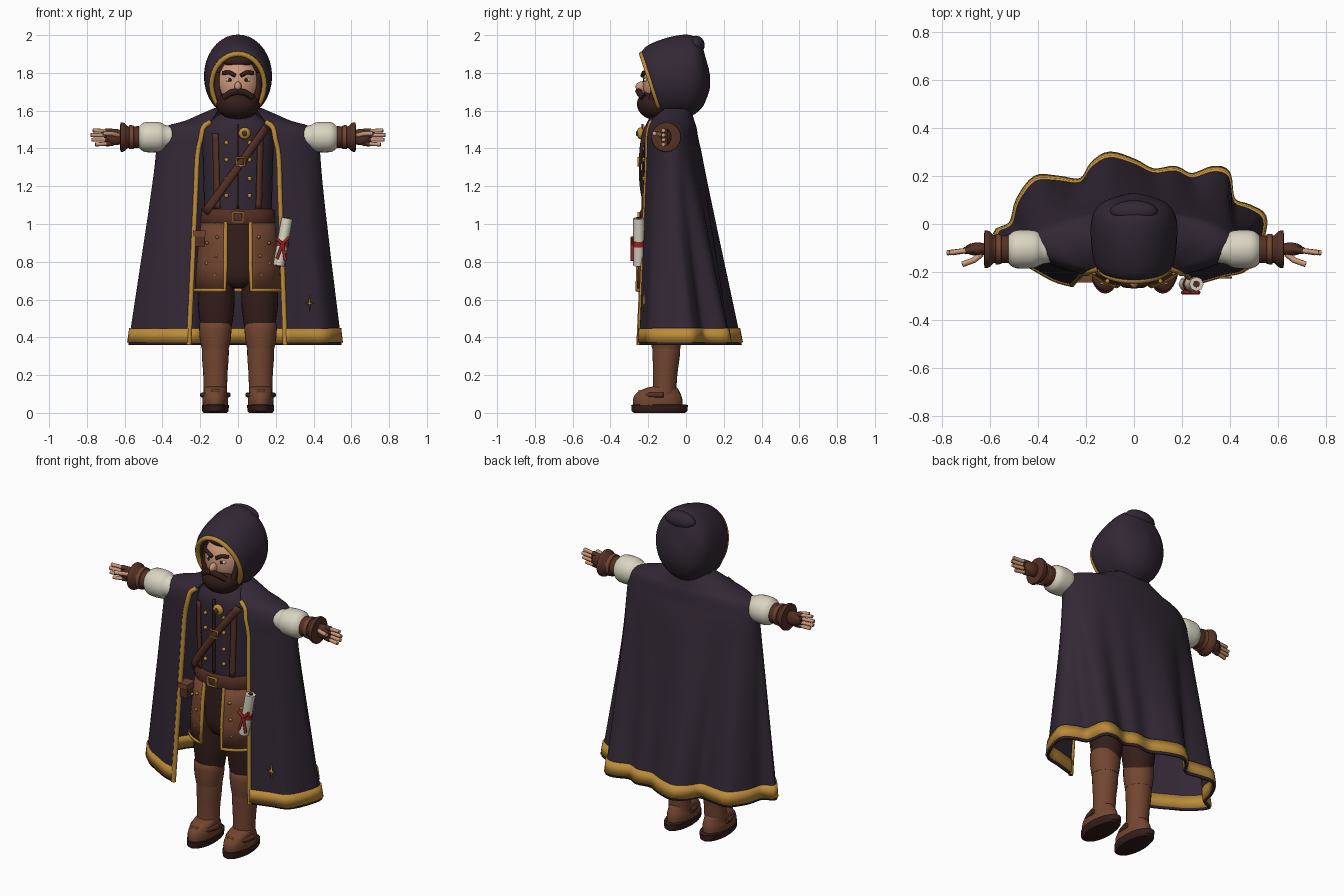
import bpy, bmesh
from math import sin, cos, pi, radians, sqrt
from mathutils import Vector as V

if "Cube" in bpy.data.objects:
    bpy.data.objects.remove(bpy.data.objects["Cube"])


def material(name, rgb):
    m = bpy.data.materials.new(name)
    m.use_nodes = True
    m.diffuse_color = (*rgb, 1)
    m.node_tree.nodes["Principled BSDF"].inputs["Base Color"].default_value = (*rgb, 1)
    return m


CLOTH = material("dark purple cloth", (.033, .021, .036))
GOLD = material("gold", (.5, .26, .04))
LEATHER = material("brown leather", (.17, .06, .03))
BELT = material("belt leather", (.09, .03, .018))
DARK = material("dark brown", (.035, .013, .011))
SKIN = material("skin", (.62, .32, .2))
CREAM = material("cream", (.7, .66, .54))
RED = material("red ribbon", (.35, .02, .02))
made = []


def finish(name, bm, mat, thick=0):
    bmesh.ops.recalc_face_normals(bm, faces=bm.faces)
    me = bpy.data.meshes.new(name)
    bm.to_mesh(me)
    bm.free()
    me.materials.append(mat)
    ob = bpy.data.objects.new(name, me)
    bpy.context.collection.objects.link(ob)
    if thick:
        mod = ob.modifiers.new("thickness", 'SOLIDIFY')
        mod.thickness, mod.offset = thick, 0
    made.append(ob)
    return ob


def spline(p, n):
    out = []
    for i in range(len(p) - 1):
        a, b, c, d = p[max(i - 1, 0)], p[i], p[i + 1], p[min(i + 2, len(p) - 1)]
        for k in range(n):
            t = k / n
            out.append(.5 * (2 * b + (c - a) * t + (2 * a - 5 * b + 4 * c - d) * t * t
                             + (3 * b - a - 3 * c + d) * t ** 3))
    return out + [p[-1]]


def smooth_rows(rows, n):
    return [list(r) for r in zip(*[spline(list(c), n) for c in zip(*rows)])]


def surface(name, rows, mat, closed=False, caps=(), thick=0):
    bm = bmesh.new()
    vs = [[bm.verts.new(p) for p in r] for r in rows]
    m = len(vs[0])
    for r, q in zip(vs, vs[1:]):
        for j in range(m if closed else m - 1):
            k = (j + 1) % m
            bm.faces.new((r[j], r[k], q[k], q[j]))
    for c in caps:
        bm.faces.new(vs[c])
    return finish(name, bm, mat, thick)


def loft(name, rings, mat, n=3, caps=(0, -1), seg=28, thick=0):
    # each ring is a centre and two half axes
    rows = [[c + u * cos(2 * pi * k / seg) + v * sin(2 * pi * k / seg) for k in range(seg)]
            for c, u, v in rings]
    rows = smooth_rows(rows, n)
    surface(name, rows, mat, True, caps, thick)
    return rows


def upright(name, cx, table, mat, n=3):
    # table rows: z, centre y, half width, half depth
    return loft(name, [(V((cx, y, z)), V((rx, 0, 0)), V((0, ry, 0))) for z, y, rx, ry in table], mat, n)


def sideways(name, s, table, mat, n=3):
    # table rows: distance from the middle, radius
    return loft(name, [(V((s * x, -.105, 1.46)), V((0, r, 0)), V((0, 0, r))) for x, r in table], mat, n)


def ball(name, c, r, mat, seg=20):
    bm = bmesh.new()
    bmesh.ops.create_uvsphere(bm, u_segments=seg, v_segments=seg // 2 + 2, radius=1)
    for v in bm.verts:
        v.co = V([v.co[i] * r[i] + c[i] for i in range(3)])
    return finish(name, bm, mat)


def box(name, c, size, mat):
    bm = bmesh.new()
    bmesh.ops.create_cube(bm, size=1)
    for v in bm.verts:
        v.co = V([v.co[i] * size[i] + c[i] for i in range(3)])
    return finish(name, bm, mat)


def tube(name, pts, r, mat, cyclic=False):
    cu = bpy.data.curves.new(name, 'CURVE')
    cu.dimensions = '3D'
    cu.bevel_depth, cu.bevel_resolution, cu.use_fill_caps = r, 2, True
    sp = cu.splines.new('POLY')
    sp.points.add(len(pts) - 1)
    for q, p in zip(sp.points, pts):
        q.co = (*p, 1)
    sp.use_cyclic_u = cyclic
    cu.materials.append(mat)
    bpy.context.collection.objects.link(bpy.data.objects.new(name, cu))


def chest_y(x):
    return -.1 - .13 * sqrt(max(0, 1 - (x / .21) ** 2))


def strip(name, a, b, width, mat, lift):
    # flat band laid over the chest from a to b, given as x and z
    a, b = V(a), V(b)
    d = (b - a).normalized()
    side = V((-d.y, d.x)) * width / 2
    rows = []
    for i in range(15):
        p = a.lerp(b, i / 14)
        rows.append([V((q.x, chest_y(q.x) - lift, q.y)) for q in (p - side, p, p + side)])
    surface(name, rows, mat, thick=.01)


def frame(name, x, y, z, w, h, r):
    tube(name, [(x - w, y, z - h), (x + w, y, z - h), (x + w, y, z + h), (x - w, y, z + h)], r, GOLD, True)


# Cape: shoulder outlines flowing down into a wavy hem
hem = [(-.26, -.25), (-.33, -.23), (-.42, -.18), (-.5, -.13), (-.575, -.04), (-.51, 0), (-.48, .1),
       (-.41, .19), (-.32, .19), (-.22, .18), (-.17, .25), (-.1, .29), (0, .26), (.08, .22), (.17, .23),
       (.24, .2), (.33, .23), (.39, .21), (.41, .1), (.48, .07), (.54, .03), (.53, -.06), (.47, -.18),
       (.37, -.21), (.25, -.245)]


def outline(z, w, back, front, spread):
    mid, d = (back + front) / 2, (back - front) / 2
    angles = [radians(spread) * (i - 12) / 12 for i in range(25)]
    return [V((w * sin(a), mid + d * cos(a), z)) for a in angles]


rows = [outline(*r) for r in ((1.61, .12, .02, -.15, 120), (1.575, .2, .03, -.17, 142),
                              (1.54, .28, .04, -.2, 148), (1.51, .38, .05, -.21, 151),
                              (1.45, .42, .06, -.22, 152), (1.36, .43, .08, -.225, 150))]
last = rows[-1]
for t in (.2, .4, .6, .8, .91, .93, 1):
    rows.append([p.lerp(V((*h, .36)), t) for p, h in zip(last, hem)])
rows = [spline(r, 4) for r in rows]
hem_rows = [[p + V((0, 0, .012)) for p in r] for r in rows[-2:]]
hem_rows[0] = [p + V((0, 0, .005)) for p in hem_rows[0]]
surface("hem_band", hem_rows, GOLD, thick=.024)
rows = smooth_rows(rows, 3)
surface("cape", rows, CLOTH, thick=.012)
for j, label in ((0, "right"), (-1, "left")):
    tube(label + "_cape_trim", [r[j] for r in rows[6:]], .014, GOLD)
star = [V((.38 + r * sin(k * pi / 4) * (.6 if k in (2, 6) else 1), -.222, .58 + r * cos(k * pi / 4)))
        for k, r in enumerate([.045, .007] * 4)]
bm = bmesh.new()
bm.faces.new([bm.verts.new(p) for p in star])
finish("cape_star", bm, GOLD, .009)

# Hood: rings given by top and bottom points and half width
hood = [((-.235, 1.9), (-.13, 1.575), .14), ((-.2, 1.94), (-.1, 1.57), .162), ((-.1, 1.98), (-.04, 1.57), .173),
        ((0, 1.997), (.03, 1.58), .172), ((.05, 1.98), (.08, 1.62), .15), ((.08, 1.94), (.105, 1.67), .11),
        ((.095, 1.89), (.12, 1.72), .06), ((.115, 1.82), (.122, 1.78), .015)]
rings = []
for top, low, rx in hood:
    top, low = V((0, *top)), V((0, *low))
    rings.append(((top + low) / 2, V((rx, 0, 0)), (top - low) / 2))
hood_rows = loft("hood", rings, CLOTH, 4, (-1,), 36, .012)
tube("hood_trim", hood_rows[0], .014, GOLD, True)
ball("hood_tip", (0, .052, 1.947), (.1, .047, .05), CLOTH)

# Head
ball("head", (0, -.115, 1.745), (.118, .115, .145), SKIN, 28)
ball("hair", (0, -.09, 1.77), (.132, .118, .13), DARK, 24)
ball("fringe", (0, -.165, 1.86), (.08, .04, .03), DARK)
ball("beard", (0, -.155, 1.635), (.115, .105, .085), DARK, 24)
ball("nose", (0, -.235, 1.727), (.019, .032, .027), SKIN)
for s in (-1, 1):
    tube("eyebrow", [(s * .014, -.231, 1.785), (s * .045, -.224, 1.802), (s * .08, -.203, 1.8)], .011, DARK)
    ball("eye", (s * .045, -.211, 1.763), (.02, .012, .012), CREAM)
    ball("pupil", (s * .043, -.222, 1.763), (.009, .005, .01), DARK, 12)
    tube("sideburn", [(s * .108, -.155, 1.8), (s * .108, -.165, 1.72), (s * .095, -.18, 1.66)], .018, DARK)
    tube("moustache", [(0, -.252, 1.703), (s * .04, -.248, 1.695), (s * .075, -.225, 1.67)], .017, DARK)

# Vest with strips, studs, cross belt and badge
upright("vest", 0, [(1.6, -.09, .07, .06), (1.55, -.1, .14, .1), (1.48, -.1, .185, .12),
                    (1.3, -.1, .185, .125), (1.1, -.1, .18, .125), (1, -.1, .185, .125)], CLOTH)
strip("vest_seam", (0, 1.53), (0, 1.08), .012, DARK, 0)
for s in (-1, 1):
    strip("vest_strip", (s * .12, 1.48), (s * .11, 1.08), .03, BELT, .002)
    for z in (1.43, 1.34, 1.24, 1.15):
        ball("stud", (s * .062, chest_y(.062), z), (.012, .01, .012), GOLD, 8)
strip("cross_belt", (.15, 1.51), (-.175, 1.06), .04, BELT, .014)
frame("cross_belt_buckle", .015, -.252, 1.33, .022, .022, .006)
ball("badge", (.035, -.24, 1.48), (.032, .02, .032), GOLD)
ball("badge_gem", (.035, -.258, 1.48), (.014, .008, .014), BELT, 12)

# Belt, pouch and split skirt
upright("belt", 0, [(1.08, -.1, .185, .135), (1.07, -.1, .195, .142), (1.01, -.1, .2, .145),
                    (.995, -.1, .19, .135)], BELT, 1)
frame("belt_buckle", 0, -.25, 1.035, .027, .025, .007)
box("pouch", (-.205, -.2, .92), (.06, .07, .08), BELT)
box("pouch_flap", (-.205, -.205, .95), (.066, .075, .03), LEATHER)
skirt = []
for z, rx, ry, gap in ((1.01, .19, .135, 160), (.9, .205, .15, 161), (.78, .215, .16, 162), (.65, .225, .165, 162)):
    angles = [radians(gap) * k / 24 for k in range(-24, 25)]
    skirt.append([V((rx * sin(a), -.1 + ry * cos(a), z)) for a in angles])
surface("skirt", skirt, LEATHER, thick=.01)
tube("skirt_trim", [r[0] for r in skirt] + skirt[-1][1:-1] + [r[-1] for r in reversed(skirt)], .011, GOLD)
for s in (-1, 1):
    for x, z in ((.11, .93), (.165, .9), (.115, .83), (.165, .79), (.12, .73)):
        y = -.1 - .16 * sqrt(1 - (x / .215) ** 2)
        ball("skirt_stud", (s * x, y, z), (.009, .012, .009), GOLD, 8)
upright("hips", 0, [(1, -.1, .16, .1), (.8, -.1, .17, .105), (.7, -.1, .14, .09), (.66, -.1, .05, .05)], DARK)

# Scroll with ribbon
low, high = V((.215, -.25, .78)), V((.26, -.25, 1.03))
tube("scroll", [low, high], .03, CREAM)
tube("scroll_core", [low.lerp(high, -.02), low.lerp(high, 1.02)], .014, BELT)
tube("ribbon", [low.lerp(high, .4), low.lerp(high, .52)], .033, RED)
for dx, dz in ((-.03, -.08), (.015, -.09), (.035, .035), (-.035, .03)):
    tube("ribbon_end", [(.236, -.285, .895), (.236 + dx, -.285, .895 + dz)], .008, RED)

for s in (-1, 1):
    # Legs and boots
    upright("thigh", s * .115, [(.9, -.1, .085, .09), (.7, -.1, .095, .095), (.55, -.1, .095, .09),
                                (.42, -.1, .075, .075)], DARK)
    upright("boot_cuff", s * .12, [(.48, -.105, .075, .07), (.47, -.105, .085, .083), (.4, -.105, .083, .082),
                                   (.34, -.105, .072, .075)], LEATHER, 2)
    upright("boot_shaft", s * .12, [(.37, -.105, .07, .074), (.3, -.105, .071, .072), (.2, -.11, .064, .064),
                                    (.08, -.115, .062, .062)], LEATHER)
    upright("shoe", s * .12, [(.035, -.15, .066, .13), (.075, -.15, .068, .13), (.11, -.145, .062, .112),
                              (.135, -.125, .058, .075), (.14, -.12, .03, .04)], LEATHER)
    upright("sole", s * .12, [(0, -.14, .062, .135), (.01, -.14, .07, .148), (.042, -.14, .072, .15),
                              (.045, -.14, .06, .13)], DARK, 1)
    tube("shoe_strap", [(s * .12 + .068 * cos(k * pi / 12), -.12 - .115 * sin(k * pi / 12), .095)
                        for k in range(13)], .014, BELT)
    frame("shoe_buckle", s * .12, -.247, .105, .018, .014, .005)

    # Sleeves, bracers and hands
    sideways("sleeve", s, [(.3, .05), (.38, .062), (.41, .077), (.46, .081), (.5, .076), (.525, .055)], CREAM)
    sideways("bracer", s, [(.51, .05), (.525, .058), (.56, .056), (.585, .058), (.6, .074), (.622, .077),
                           (.624, .045)], BELT, 2)
    sideways("bracer_band", s, [(.55, .055), (.553, .062), (.575, .064), (.578, .055)], LEATHER, 1)
    ball("palm", (s * .65, -.105, 1.46), (.055, .028, .043), BELT)
    for k, reach in enumerate((.755, .775, .78, .768)):
        z = 1.427 + .021 * k
        root, tip = V((s * .66, -.105, z)), V((s * reach, -.12, z + (k - 1.5) * .004))
        tube("finger", [root, root.lerp(tip, .6), tip], .0105, SKIN)
        tube("glove_finger", [root, root.lerp(tip, .4)], .014, BELT)
    tube("thumb", [(s * .635, -.125, 1.47), (s * .665, -.15, 1.478), (s * .715, -.168, 1.48)], .012, SKIN)

# Smooth shading with kept edges
for ob in bpy.context.selected_objects:
    ob.select_set(False)
for ob in made:
    ob.select_set(True)
bpy.context.view_layer.objects.active = made[0]
bpy.ops.object.shade_smooth_by_angle(angle=radians(40))
